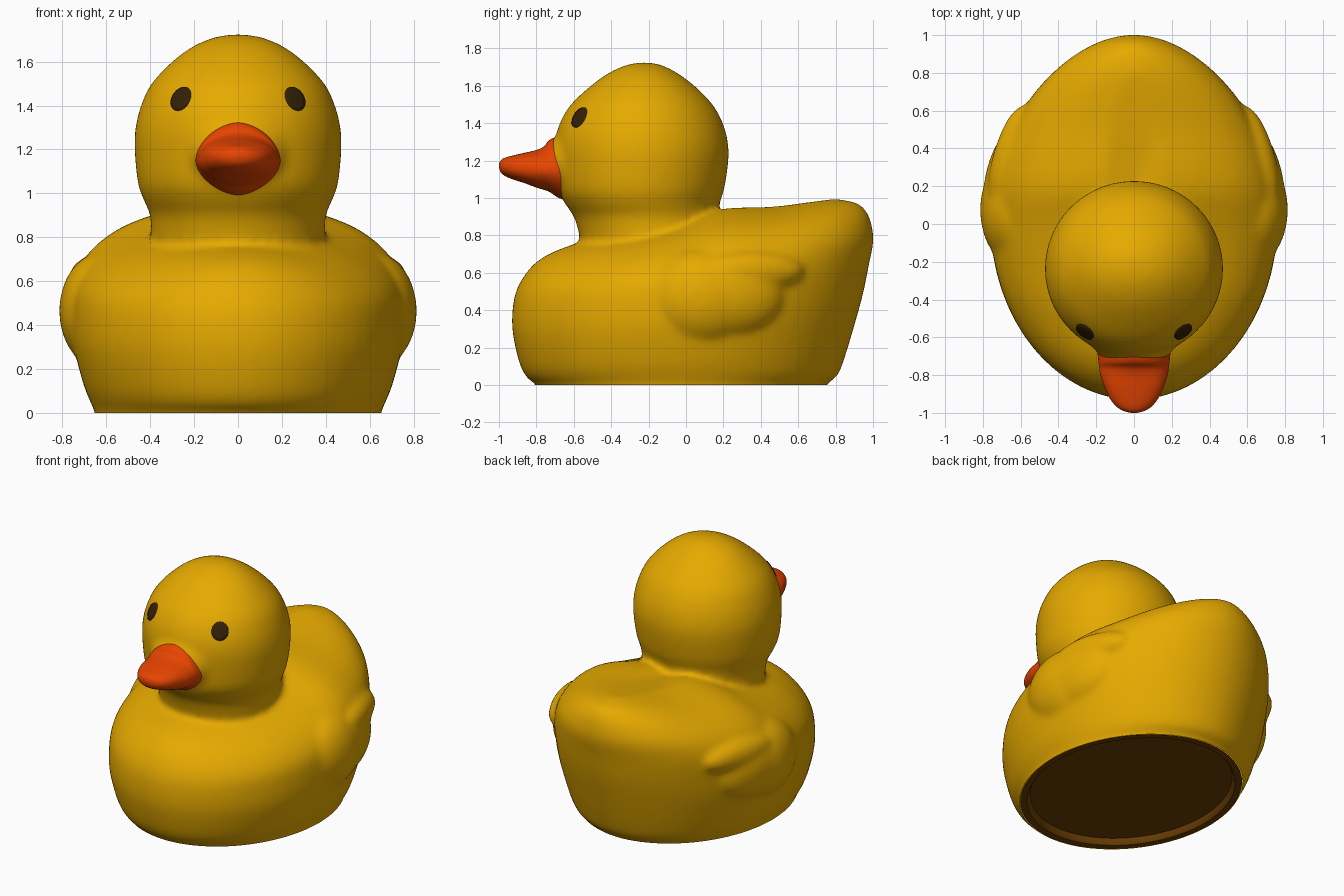
import bpy, bmesh, math
from mathutils import Vector, Matrix
from mathutils.bvhtree import BVHTree

if "Cube" in bpy.data.objects:
    bpy.data.objects.remove(bpy.data.objects["Cube"])

N = 64
FRONT, BACK = 1.98, 1.95   # roundness of the body outline


def material(name, rgb):
    m = bpy.data.materials.new(name)
    m.diffuse_color = (*rgb, 1)
    m.use_nodes = True
    m.node_tree.nodes["Principled BSDF"].inputs["Base Color"].default_value = m.diffuse_color
    return m


YELLOW = material("yellow", (0.79, 0.40, 0.0))
ORANGE = material("orange", (0.82, 0.06, 0.0))
DARK = material("dark brown", (0.033, 0.015, 0.002))
BROWN = material("underside brown", (0.15, 0.05, 0.001))


def finish(bm, name, mat):
    me = bpy.data.meshes.new(name)
    bm.to_mesh(me)
    bm.free()
    ob = bpy.data.objects.new(name, me)
    bpy.context.collection.objects.link(ob)
    me.materials.append(mat)
    me.shade_smooth()
    return ob


def smooth(table, k=5):
    """Resample a table of rows with a spline through its rows."""
    out = []
    for i in range(len(table) - 1):
        p = [table[min(max(j, 0), len(table) - 1)] for j in range(i - 1, i + 3)]
        for q in range(k):
            t = q / k
            out.append(tuple(
                .5 * (2 * b + (c - a) * t + (2 * a - 5 * b + 4 * c - d) * t * t
                      + (3 * b - a - 3 * c + d) * t ** 3)
                for a, b, c, d in zip(*p)))
    return out + [table[-1]]


def loft(bm, rings, caps=True):
    """Skin a list of rings of points; close both ends with fans."""
    vs = [[bm.verts.new(p) for p in r] for r in rings]
    faces = []
    for a, b in zip(vs, vs[1:]):
        n = len(a)
        for i in range(n):
            j = (i + 1) % n
            faces.append(bm.faces.new((a[i], a[j], b[j], b[i])))
    if caps:
        for r in (vs[0], vs[-1]):
            c = bm.verts.new(sum((v.co for v in r), Vector()) / len(r))
            for i in range(len(r)):
                faces.append(bm.faces.new((r[i], r[(i + 1) % len(r)], c)))
    bmesh.ops.recalc_face_normals(bm, faces=faces)


def spow(v, e):
    return math.copysign(abs(v) ** e, v)


def oval(yf, yb, w, front=2.0, back=2.0):
    """Horizontal outline from front y to back y with half width w."""
    out = []
    for i in range(N):
        a = 2 * math.pi * i / N
        c, s = math.cos(a), math.sin(a)
        e = 2 / (back if s > 0 else front)
        out.append((w * spow(c, e), (yf + yb) / 2 + (yb - yf) / 2 * spow(s, e)))
    return out


def interp(x, table):
    for (x0, v0), (x1, v1) in zip(table, table[1:]):
        if x <= x1:
            f = max(0, (x - x0) / (x1 - x0))
            return v0 + (v1 - v0) * f
    return table[-1][1]


def ellipsoid(bm, centre, radii, tilt=0.0):
    m = (Matrix.Translation(centre) @ Matrix.Rotation(tilt, 4, 'Z')
         @ Matrix.Diagonal((*radii, 1)))
    bmesh.ops.create_uvsphere(bm, u_segments=40, v_segments=24, radius=1, matrix=m)


# --- body: outlines stacked under a sloping back line (t, front, back, half width)
TOP = smooth([(-1, 0.75), (-0.6, 0.78), (-0.4, 0.81), (-.2, .84), (0, 0.885),
              (0.2, 0.945), (0.5, 0.957), (0.8, 0.995), (1, 1.0)])
BODY = [(-.08, -.79, .74, .65), (0, -.80, .75, .65), (.05, -.85, .81, .67),
        (.15, -.89, .85, .705), (.35, -.925, .91, .75), (.5, -.93, .95, .76),
        (.65, -.912, .98, .75), (.77, -.865, 1.003, .69), (.86, -.80, .992, .59),
        (.92, -.715, .97, .475), (.97, -.58, .92, .32), (1.0, -.42, .80, .15)]
shell = bmesh.new()
loft(shell, [[(x, y, t * interp(y, TOP)) for x, y in oval(f, b, w, FRONT, BACK)]
             for t, f, b, w in smooth(BODY)])

# --- head and neck (z, front, back, half width)
HEAD = [(.68, -.55, .20, .38), (.80, -.57, .19, .395), (.90, -.60, .18, .40),
        (.97, -.647, .18, .43), (1.05, -.685, .205, .457), (1.2, -.70, .227, .471),
        (1.3, -.70, .224, .467), (1.4, -.675, .197, .442), (1.5, -.615, .142, .394),
        (1.6, -.508, .045, .30), (1.67, -.41, -.05, .205), (1.71, -.32, -.13, .11),
        (1.724, -.25, -.19, .03)]
loft(shell, [[(x, y, z) for x, y in oval(f, b, w)] for z, f, b, w in smooth(HEAD)])

# --- swelling behind the beak
ellipsoid(shell, (0, -.59, 1.185), (.235, .17, .185))

# --- wings with slightly raised tips
for s in (-1, 1):
    ellipsoid(shell, (s * .62, .08, .465), (.195, .30, .265), s * .02)
    ellipsoid(shell, (s * .64, .20, .48), (.155, .33, .235), s * .15)
    ellipsoid(shell, (s * .655, .36, .61), (.09, .28, .105), s * .28)

# --- fuse everything into one soft skin, then cut it flat at the floor
raw = finish(shell, "raw_shell", YELLOW)
rm = raw.modifiers.new("fuse", 'REMESH')
rm.mode = 'VOXEL'
rm.voxel_size = 0.018
sm = raw.modifiers.new("soften", 'SMOOTH')
sm.factor = 0.5
sm.iterations = 14
bpy.context.view_layer.update()
fused = bpy.data.meshes.new_from_object(
    raw.evaluated_get(bpy.context.evaluated_depsgraph_get()))
bpy.data.objects.remove(raw)
bm = bmesh.new()
bm.from_mesh(fused)
bmesh.ops.bisect_plane(bm, geom=bm.verts[:] + bm.edges[:] + bm.faces[:],
                       plane_co=(0, 0, 0), plane_no=(0, 0, -1), clear_outer=True)
for f in bm.faces:
    f.material_index = 0
tree = BVHTree.FromBMesh(bm)
finish(bm, "duck_body", YELLOW)

# --- recessed underside with a narrow rim
bm = bmesh.new()
rings = []
for k, z in ((1.0, .001), (.94, .001), (.925, .012), (.91, .04), (.5, .042)):
    rings.append([(x * k, (y + .025) * k - .025, z)
                  for x, y in oval(-.80, .75, .65, FRONT, BACK)])
loft(bm, rings, caps=False)
bm.verts.ensure_lookup_table()
bm.faces.new(bm.verts[-N:])
bm.normal_update()
if sum(f.normal.z for f in bm.faces) > 0:
    bmesh.ops.reverse_faces(bm, faces=bm.faces[:])
under = finish(bm, "underside", BROWN)
under.data.set_sharp_from_angle(angle=math.radians(35))

# --- beak (y, half width, middle z, height above, height below, roundness)
BEAK = [(-.62, .195, 1.15, .19, .17, 1.7), (-.68, .193, 1.15, .18, .15, 1.75),
        (-.73, .188, 1.15, .16, .118, 1.85), (-.76, .184, 1.15, .125, .107, 1.9),
        (-.80, .178, 1.153, .103, .098, 2.05), (-.86, .158, 1.16, .082, .082, 2.3),
        (-.92, .13, 1.163, .065, .066, 2.3), (-.965, .095, 1.166, .05, .05, 2.1),
        (-.99, .055, 1.168, .034, .032, 2), (-1.0, .015, 1.17, .008, .008, 2)]
bm = bmesh.new()
rings = []
for y, w, zm, up, dn, e in smooth(BEAK, 4):
    r = []
    for i in range(N):
        a = 2 * math.pi * i / N
        c, s = spow(math.cos(a), 2 / e), spow(math.sin(a), 2 / e)
        r.append((w * c, y, zm + s * (up if s > 0 else dn)))
    rings.append(r)
loft(bm, rings)
finish(bm, "beak", ORANGE)

# --- eyes: thin discs laid onto the head
for side, name in ((1, "eye_left"), (-1, "eye_right")):
    out = Vector((side * .52, -.78, .24)).normalized()
    u = out.cross(Vector((0, 0, 1))).normalized()
    v = u.cross(out)
    centre = Vector((side * .267, -.58, 1.434))
    bm = bmesh.new()
    rings = []
    for k in (1.0, .97, .65, .3):
        r = []
        for i in range(32):
            a = 2 * math.pi * i / 32
            p = centre + k * (.055 * math.cos(a) * u + .06 * math.sin(a) * v)
            hit = tree.ray_cast(p + out * .3, -out)[0] or p
            r.append(hit + out * (-.004 if k == 1 else .005))
        rings.append(r)
    loft(bm, rings, caps=False)
    bm.verts.ensure_lookup_table()
    bm.faces.new(bm.verts[-32:])
    bmesh.ops.recalc_face_normals(bm, faces=bm.faces[:])
    bm.normal_update()
    if sum(f.normal.dot(out) for f in bm.faces) < 0:
        bmesh.ops.reverse_faces(bm, faces=bm.faces[:])
    finish(bm, name, DARK)
